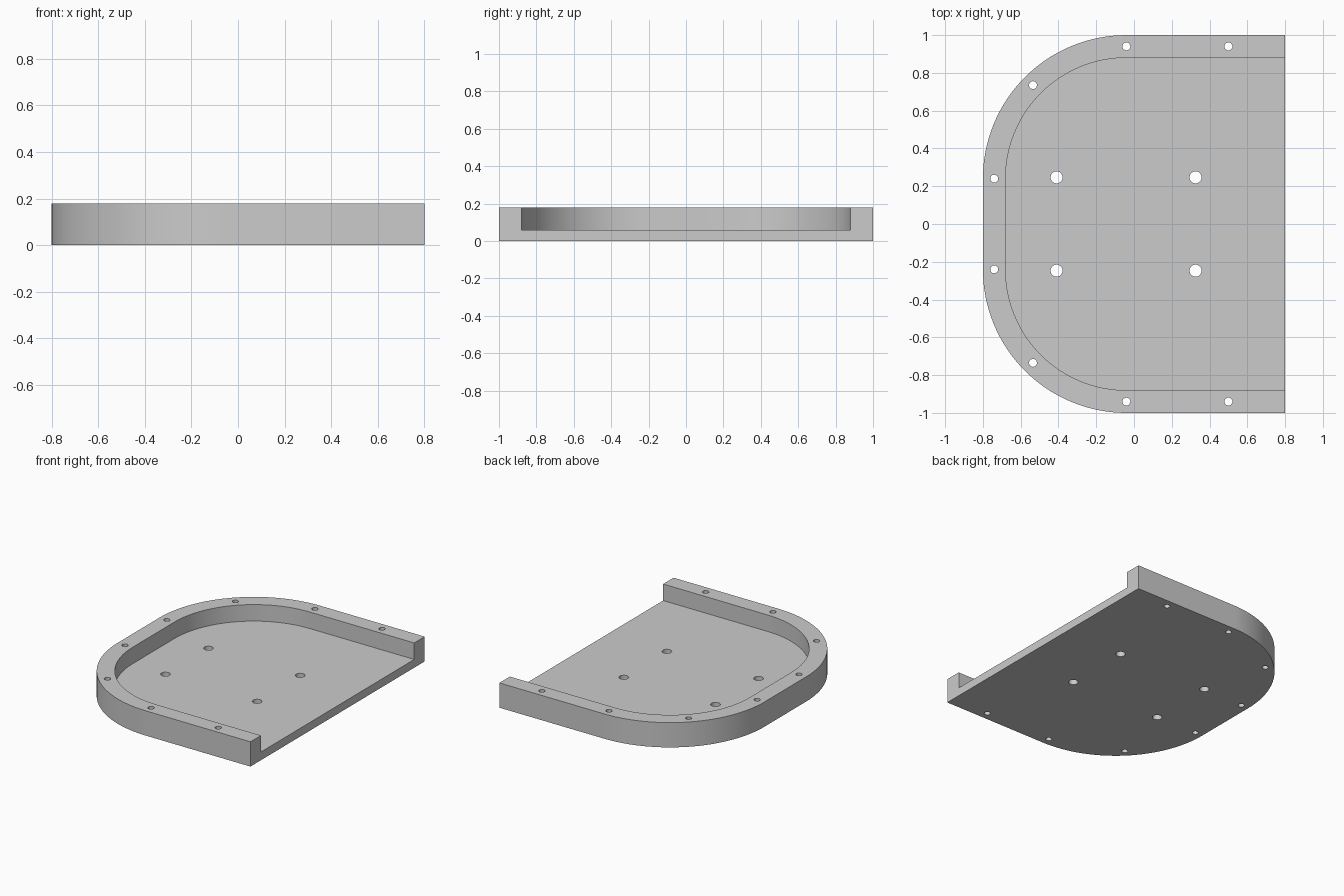
import bpy, bmesh
from math import sin, cos, pi, radians

if "Cube" in bpy.data.objects:
    bpy.data.objects.remove(bpy.data.objects["Cube"])

HEIGHT, FLOOR, WALL = 0.18, 0.06, 0.12
CX, CY, R = -0.04, 0.24, 0.76          # corner arc centre and outer radius


def d_profile(radius, x_end, steps=32):
    """Outline with two rounded corners on the left and an open straight right end."""
    upper = [(CX + radius * cos(a), CY + radius * sin(a))
             for a in (pi / 2 + pi / 2 * i / steps for i in range(steps + 1))]
    lower = [(x, -y) for x, y in reversed(upper)]
    return [(x_end, CY + radius)] + upper + lower + [(x_end, -CY - radius)]


def circle(x, y, r, n=32):
    return [(x + r * cos(2 * pi * i / n), y + r * sin(2 * pi * i / n)) for i in range(n)]


def prisms(name, outlines, z0, z1):
    """Extrude counter-clockwise outlines into closed solids in one object."""
    bm = bmesh.new()
    for pts in outlines:
        bottom = [bm.verts.new((x, y, z0)) for x, y in pts]
        top = [bm.verts.new((x, y, z1)) for x, y in pts]
        bm.faces.new(bottom[::-1])
        bm.faces.new(top)
        for i in range(len(pts)):
            j = (i + 1) % len(pts)
            bm.faces.new((bottom[i], bottom[j], top[j], top[i]))
    mesh = bpy.data.meshes.new(name)
    bm.to_mesh(mesh)
    bm.free()
    obj = bpy.data.objects.new(name, mesh)
    bpy.context.collection.objects.link(obj)
    return obj


def cut(body, cutter):
    """Subtract the cutter and remove it."""
    cutter.hide_render = True
    mod = body.modifiers.new(cutter.name, 'BOOLEAN')
    mod.operation, mod.solver, mod.object = 'DIFFERENCE', 'EXACT', cutter
    bpy.context.view_layer.objects.active = body
    bpy.ops.object.modifier_apply(modifier=mod.name)
    bpy.data.objects.remove(cutter)


# Solid tray body
tray = prisms("tray", [d_profile(R, 0.8)], 0, HEIGHT)

# Pocket leaving a floor and a rim, open on the right
cut(tray, prisms("pocket_cutter", [d_profile(R - WALL, 1.0)], FLOOR, 0.4))

# Screw holes along the rim and larger holes in the floor, mirrored in y
mid = R - WALL / 2
diag = mid * cos(radians(45))
rim = [(0.5, CY + mid), (CX, CY + mid), (CX - diag, CY + diag), (CX - mid, CY)]
floor = [(-0.41, 0.247), (0.326, 0.247)]
holes = [circle(x, s * y, r) for pts, r in ((rim, 0.021), (floor, 0.032))
         for x, y in pts for s in (1, -1)]
cut(tray, prisms("hole_cutter", holes, -0.2, 0.5))

# Smooth the curved walls, keep the rims sharp
bpy.ops.object.select_all(action='DESELECT')
tray.select_set(True)
bpy.context.view_layer.objects.active = tray
bpy.ops.object.shade_smooth_by_angle(angle=radians(30))
